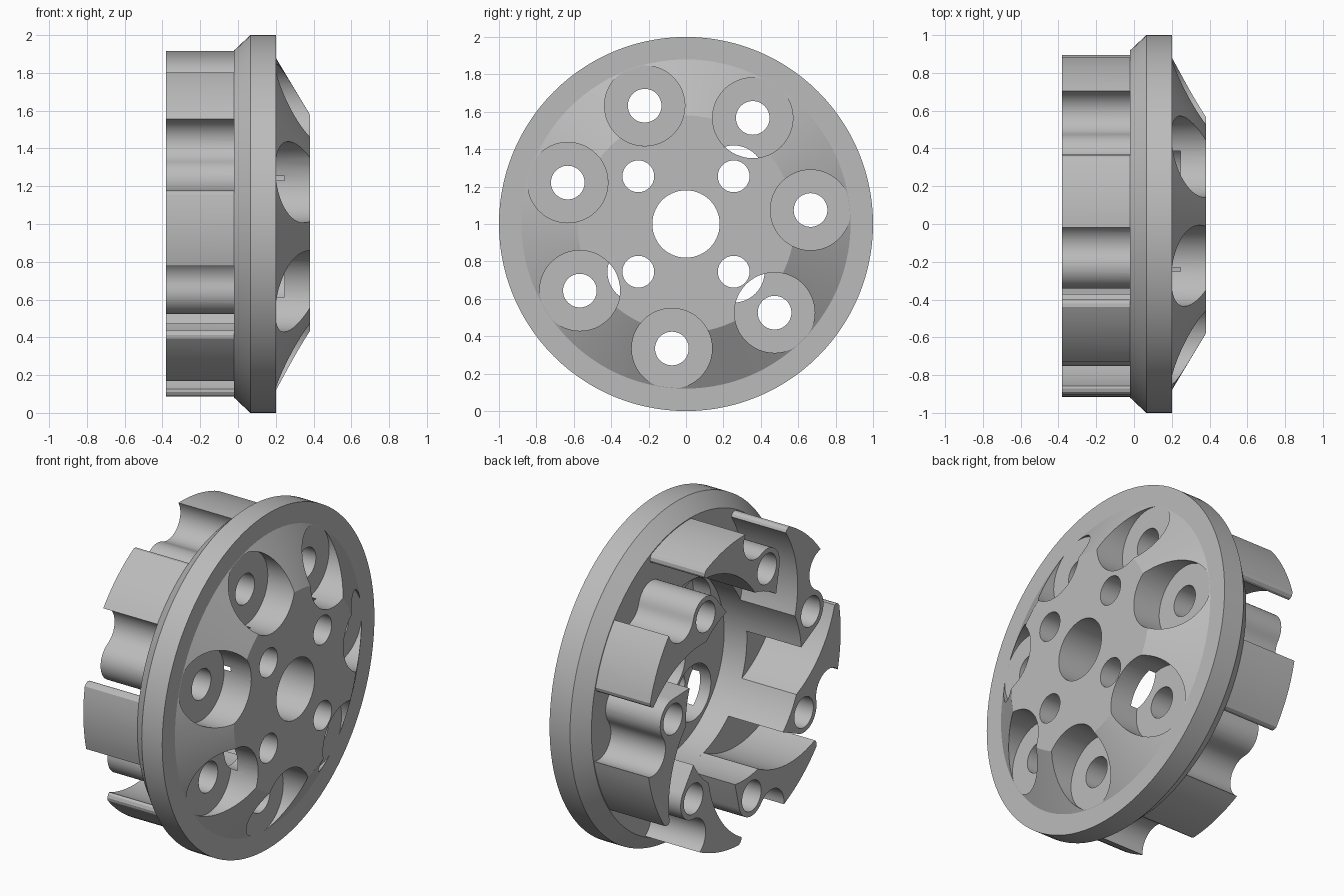
import bpy, bmesh
from math import radians, cos, sin, tau
from mathutils import Matrix, Vector

default = bpy.data.objects.get("Cube")
if default:
    bpy.data.objects.remove(default, do_unlink=True)

# Material
grey = bpy.data.materials.new("plain grey")
grey.use_nodes = True
colour = (0.5, 0.5, 0.5, 1)
grey.diffuse_color = colour
grey.node_tree.nodes["Principled BSDF"].inputs["Base Color"].default_value = colour

AXIS_HEIGHT = 1.0
BLADES = 7
BOLT_RADIUS = 0.67
START = 6.4
CAVITY = 0.545
RIM = 0.915


def make_object(name, bm):
    bmesh.ops.recalc_face_normals(bm, faces=bm.faces)
    mesh = bpy.data.meshes.new(name)
    bm.to_mesh(mesh)
    bm.free()
    mesh.materials.append(grey)
    obj = bpy.data.objects.new(name, mesh)
    bpy.context.collection.objects.link(obj)
    return obj


def prism(name, outline, x0, x1):
    """Extrude a (y, z) outline along x."""
    bm = bmesh.new()
    face = bm.faces.new([bm.verts.new((x0, y, z)) for y, z in outline])
    new = bmesh.ops.extrude_face_region(bm, geom=[face])["geom"]
    verts = [v for v in new if isinstance(v, bmesh.types.BMVert)]
    bmesh.ops.translate(bm, verts=verts, vec=(x1 - x0, 0, 0))
    return make_object(name, bm)


def arc(cy, cz, r, a0, a1, n):
    """Points on an arc, angles in degrees."""
    angles = [radians(a0 + (a1 - a0) * i / n) for i in range(n + 1)]
    return [(cy + r * cos(a), cz + r * sin(a)) for a in angles]


def polar(r, degrees):
    a = radians(degrees)
    return r * cos(a), r * sin(a)


def combine(target, other, operation):
    """Apply a boolean and discard the helper."""
    other.hide_render = True
    mod = target.modifiers.new("boolean", "BOOLEAN")
    mod.operation = operation
    mod.solver = "EXACT"
    mod.object = other
    bpy.context.view_layer.objects.active = target
    bpy.ops.object.modifier_apply(modifier=mod.name)
    bpy.data.objects.remove(other, do_unlink=True)


def drill(target, centre, r, x0, x1):
    y, z = centre
    circle = arc(y, z + AXIS_HEIGHT, r, 0, 360, 48)[:-1]
    combine(target, prism("hole_cutter", circle, x0, x1), "DIFFERENCE")


# Disc: turned profile with rim chamfer, front cone, bore and rear cavity
profile = [(0.13, 0.18), (0.13, CAVITY), (-0.02, CAVITY), (-0.02, 0.92),
           (0.065, 1), (0.2, 1), (0.2, 0.88), (0.38, 0.58), (0.38, 0.18)]
bm = bmesh.new()
ring = [bm.verts.new((x, r, AXIS_HEIGHT)) for x, r in profile]
edges = [bm.edges.new((ring[i - 1], ring[i])) for i in range(len(ring))]
bmesh.ops.spin(bm, geom=ring + edges, cent=(0, 0, AXIS_HEIGHT), axis=(1, 0, 0),
               angle=tau, steps=112)
bmesh.ops.remove_doubles(bm, verts=bm.verts, dist=0.0001)
wheel = make_object("wheel_disc", bm)

# Blade outline: rim arc, scallop, boss, inner corner, inner sweep, rounded tip
outline = arc(0, 0, RIM, -42, -18.1, 10)
outline += arc(0.843, -0.167, 0.12, 283, 136, 16)[1:]
outline += arc(BOLT_RADIUS, 0, 0.12, -44, 81, 14)[1:]
outline += arc(0, 0, CAVITY, 15, -8, 8)
outline += arc(0.031, -0.439, 0.625, 35.5, -14.3, 14)[1:]
outline += [polar(0.875, -43.6), polar(0.89, -43.6), polar(0.906, -43)]

angles = [START + 360 * k / BLADES for k in range(BLADES)]
for angle in angles:
    blade = prism("rear_blade", outline, -0.38, 0.02)
    blade.data.transform(Matrix.Translation(Vector((0, 0, AXIS_HEIGHT)))
                         @ Matrix.Rotation(radians(angle), 4, "X"))
    combine(wheel, blade, "UNION")

# Bolt holes through the blades, with front counterbores
for angle in angles:
    centre = polar(BOLT_RADIUS, angle)
    drill(wheel, centre, 0.215, 0.201, 0.5)
    drill(wheel, centre, 0.09, -0.5, 0.3)

# Four hub holes with rear counterbores
for sy in (-1, 1):
    for sz in (-1, 1):
        centre = (0.255 * sy, 0.255 * sz)
        drill(wheel, centre, 0.165, 0.05, 0.245)
        drill(wheel, centre, 0.085, 0.1, 0.5)

# Shading
bpy.ops.object.select_all(action="DESELECT")
wheel.select_set(True)
bpy.context.view_layer.objects.active = wheel
bpy.ops.object.shade_smooth_by_angle(angle=radians(25))
